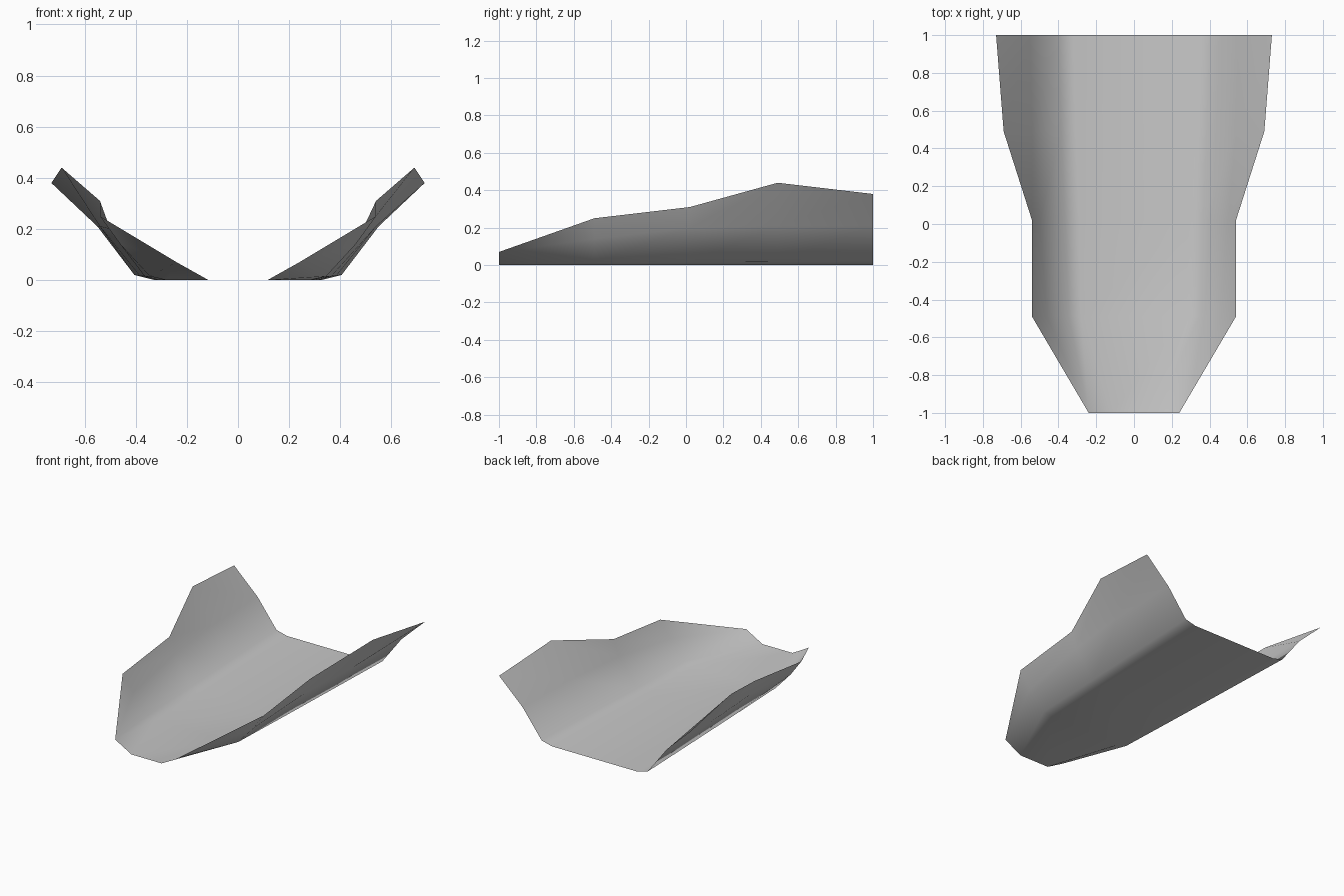
import bpy
import bmesh

cube = bpy.data.objects.get("Cube")
if cube:
    bpy.data.objects.remove(cube, do_unlink=True)

# One grey material
grey = bpy.data.materials.new("light_grey")
grey.use_nodes = True
colour = (0.58, 0.58, 0.58, 1)
grey.diffuse_color = colour
grey.node_tree.nodes["Principled BSDF"].inputs["Base Color"].default_value = colour

# Half cross-sections from front to back: (y, [floor edge, fold, wall, rim] as x, z)
sections = [
    (-1.0, [(0.115, 0), (0.24, 0.07), (0.24, 0.07), (0.24, 0.07)]),
    (-0.49, [(0.28, 0), (0.345, 0.015), (0.46, 0.14), (0.54, 0.25)]),
    (0.02, [(0.29, 0), (0.365, 0.015), (0.50, 0.20), (0.54, 0.31)]),
    (0.49, [(0.31, 0), (0.385, 0.018), (0.54, 0.21), (0.69, 0.44)]),
    (1.0, [(0.325, 0), (0.405, 0.02), (0.55, 0.21), (0.73, 0.38)]),
]

# Open shell: loft the mirrored sections into a thin sheet
bm = bmesh.new()
rows = []
for y, half in sections:
    full = [(-x, z) for x, z in reversed(half)] + half
    rows.append([bm.verts.new((x, y, z)) for x, z in full])
for front, back in zip(rows, rows[1:]):
    for i in range(len(front) - 1):
        bm.faces.new((front[i], front[i + 1], back[i + 1], back[i]))

# Merge the points where the wall tapers to the front corner
bmesh.ops.remove_doubles(bm, verts=bm.verts[:], dist=0.0005)
for face in bm.faces:
    face.smooth = True

mesh = bpy.data.meshes.new("curved_panel")
bm.to_mesh(mesh)
bm.free()
mesh.materials.append(grey)
panel = bpy.data.objects.new("curved_panel", mesh)
bpy.context.collection.objects.link(panel)
